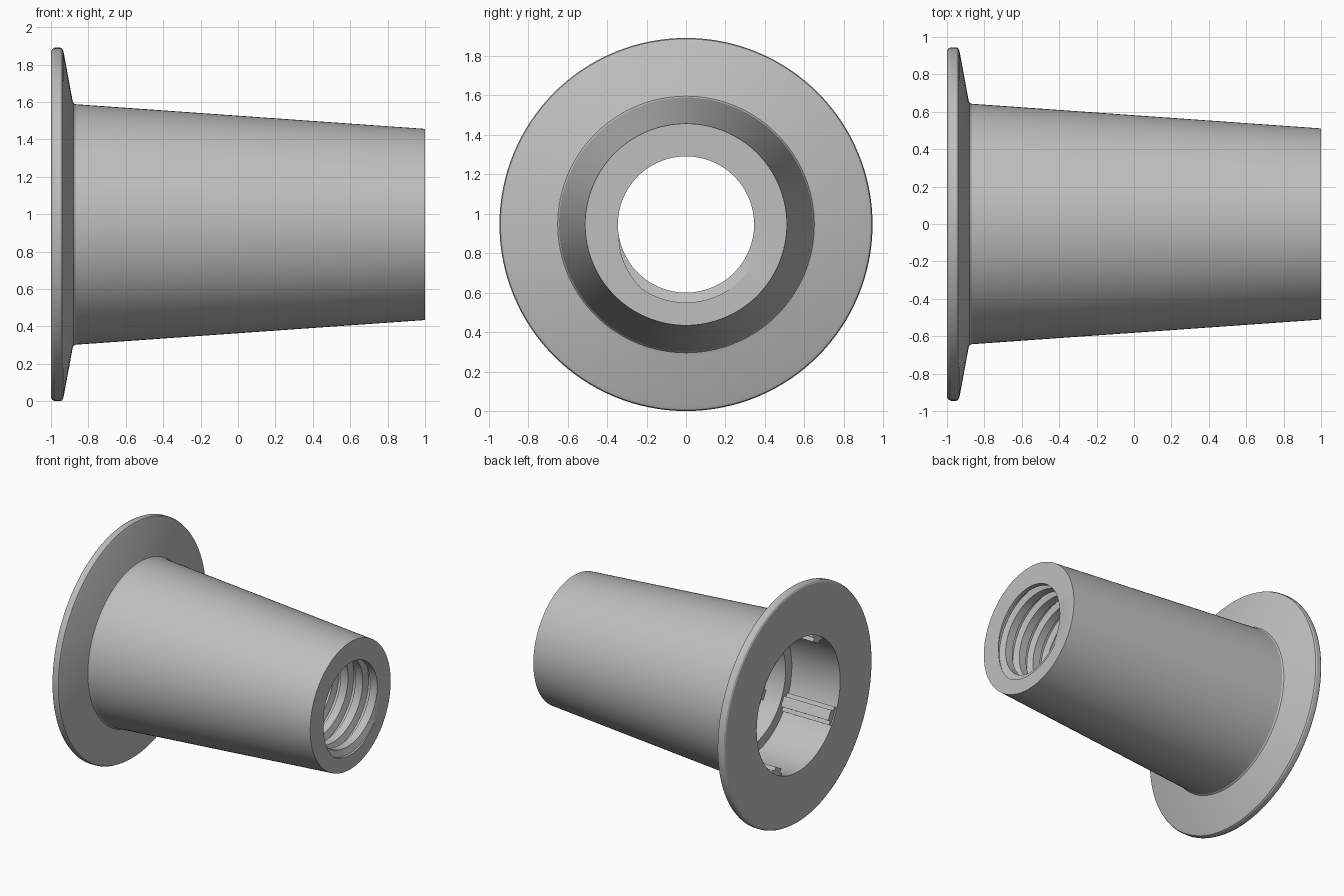
import bpy, bmesh, math
from mathutils import Matrix, Vector

if "Cube" in bpy.data.objects:
    bpy.data.objects.remove(bpy.data.objects["Cube"], do_unlink=True)

AXIS_Z = 0.945
SEGMENTS = 128
PITCH = 0.13
CREST, ROOT = 0.345, 0.395
THREAD_START, THREAD_END = 0.45, 1.0
PHASE = math.radians(-80)
BORE = 0.53
LEDGE_X = -0.57

grey = bpy.data.materials.new("plain_grey")
grey.use_nodes = True
colour = (0.52, 0.52, 0.52, 1)
grey.diffuse_color = colour
grey.node_tree.nodes["Principled BSDF"].inputs["Base Color"].default_value = colour


def finish(bm, name):
    bmesh.ops.remove_doubles(bm, verts=bm.verts, dist=1e-5)
    bmesh.ops.recalc_face_normals(bm, faces=bm.faces)
    mesh = bpy.data.meshes.new(name)
    bm.to_mesh(mesh)
    bm.free()
    obj = bpy.data.objects.new(name, mesh)
    bpy.context.collection.objects.link(obj)
    mesh.materials.append(grey)
    bpy.ops.object.select_all(action="DESELECT")
    obj.select_set(True)
    bpy.context.view_layer.objects.active = obj
    bpy.ops.object.shade_smooth_by_angle(angle=math.radians(25))
    return obj


def thread_radius(x, angle):
    # Trapezoid groove that winds around the bore
    u = (x - THREAD_END) / PITCH - (angle - PHASE) / math.tau
    u = abs(u - round(u))
    depth = min(1, max(0, (0.25 - u) / 0.13))
    return CREST + (ROOT - CREST) * depth


def thread_column(angle):
    points = []
    for turn in range(1, -8, -1):
        for u in (0.25, 0.12, -0.12, -0.25):
            x = THREAD_END + PITCH * (u + turn + (angle - PHASE) / math.tau)
            x = min(THREAD_END, max(THREAD_START, x))
            points.append((x, thread_radius(x, angle)))
    return points


# Flange and tapered outside, then the stepped bore
outside = [(-1, 0.925), (-0.993, 0.938), (-0.98, 0.945), (-0.95, 0.945),
           (-0.94, 0.94), (-0.933, 0.925), (-0.885, 0.665), (-0.88, 0.65),
           (-0.87, 0.643), (1, 0.511)]
inside = [(THREAD_START, 0.45), (LEDGE_X, 0.45), (LEDGE_X, BORE), (-1, BORE)]

# Tapered flanged body with its internal thread
bm = bmesh.new()
columns = []
for i in range(SEGMENTS + 1):
    a = math.tau * i / SEGMENTS
    loop = outside + thread_column(a) + inside
    columns.append([bm.verts.new((x, r * math.cos(a), AXIS_Z + r * math.sin(a)))
                    for x, r in loop])
for left, right in zip(columns, columns[1:]):
    for j in range(len(left)):
        k = (j + 1) % len(left)
        quad = (left[j], left[k], right[k], right[j])
        spots = []
        for v in quad:
            if all((v.co - s.co).length > 1e-5 for s in spots):
                spots.append(v)
        if len(spots) > 2:
            bm.faces.new(spots)
finish(bm, "flanged_sleeve")


def rib(name, angle, width, inner):
    # Lengthwise bar sunk slightly into the bore wall
    outer = BORE + 0.02
    start, end = -0.99, LEDGE_X + 0.01
    bm = bmesh.new()
    place = (Matrix.Translation((0, 0, AXIS_Z)) @ Matrix.Rotation(angle, 4, "X")
             @ Matrix.Translation(((start + end) / 2, (inner + outer) / 2, 0))
             @ Matrix.Diagonal((end - start, outer - inner, width, 1)))
    bmesh.ops.create_cube(bm, size=1, matrix=place)
    finish(bm, name)


# Four stepped ribs around the wide bore
for i in range(4):
    angle = math.radians(30 + 90 * i)
    rib(f"rib_base_{i + 1}", angle, 0.14, 0.505)
    rib(f"rib_ridge_{i + 1}", angle, 0.08, 0.475)
